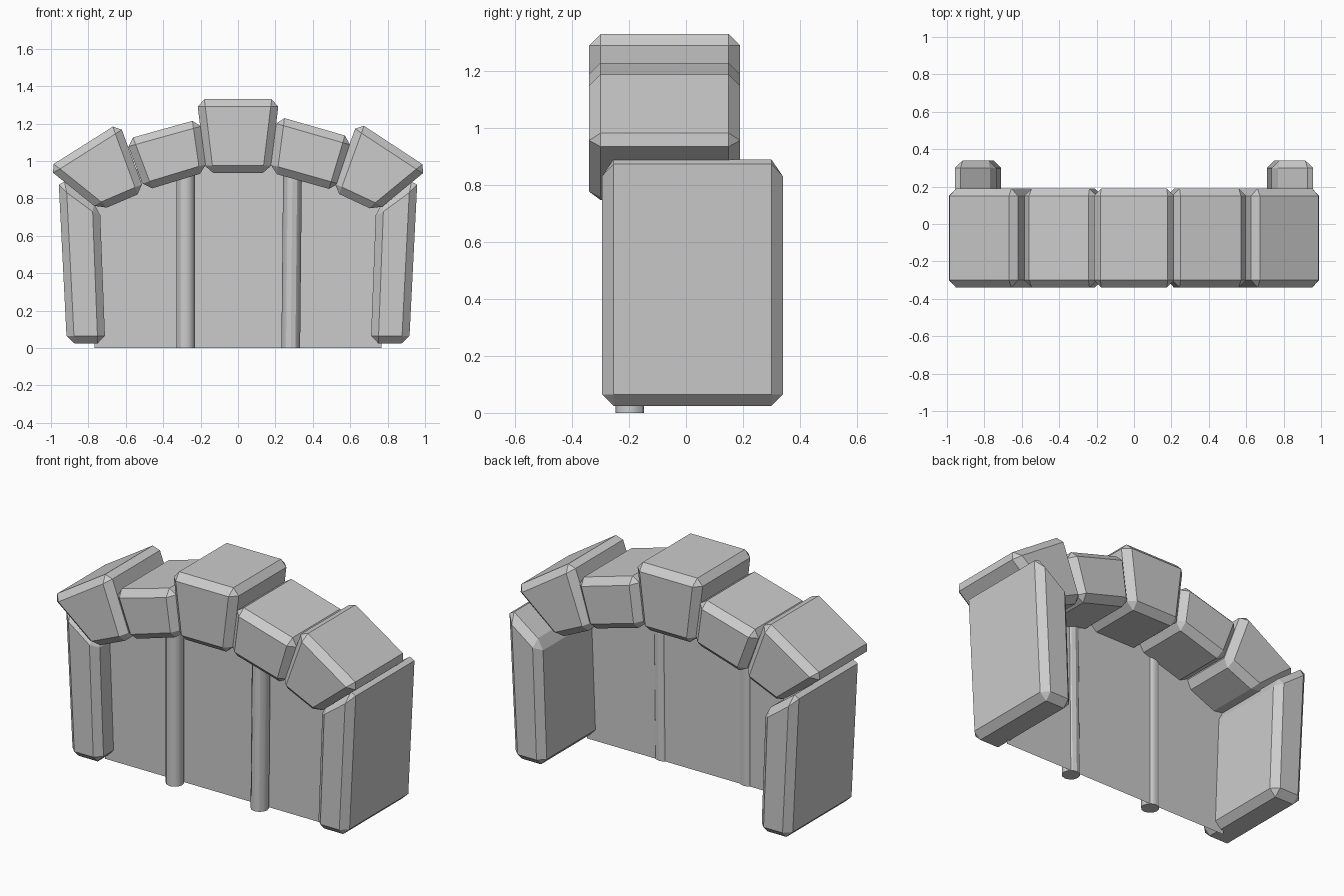
import bpy, bmesh
from mathutils import Vector

if "Cube" in bpy.data.objects:
    bpy.data.objects.remove(bpy.data.objects["Cube"])


def make_object(name, bm):
    mesh = bpy.data.meshes.new(name)
    bm.to_mesh(mesh)
    bm.free()
    obj = bpy.data.objects.new(name, mesh)
    bpy.context.collection.objects.link(obj)
    return obj


def block(name, profile, y0, y1, chamfer=0.04):
    """Extrude an (x, z) outline along y and chamfer every edge."""
    bm = bmesh.new()
    face = bm.faces.new([bm.verts.new((x, y0, z)) for x, z in profile])
    ext = bmesh.ops.extrude_face_region(bm, geom=[face])
    for v in ext["geom"]:
        if isinstance(v, bmesh.types.BMVert):
            v.co.y = y1
    bmesh.ops.recalc_face_normals(bm, faces=bm.faces)
    bmesh.ops.bevel(bm, geom=bm.edges[:], offset=chamfer, offset_type='OFFSET',
                    segments=1, profile=0.5, affect='EDGES')
    return make_object(name, bm)


# Arch stones, slightly irregular from left to right
stones = {
    "left_springer": [(-1.02, 0.962), (-0.738, 0.735), (-0.50, 0.837), (-0.635, 1.205)],
    "left_voussoir": [(-0.60, 1.115), (-0.497, 0.842), (-0.165, 0.943), (-0.205, 1.225)],
    "keystone": [(-0.22, 1.33), (-0.172, 0.935), (0.172, 0.935), (0.22, 1.33)],
    "right_voussoir": [(0.21, 1.24), (0.17, 0.94), (0.525, 0.84), (0.61, 1.125)],
    "right_springer": [(0.64, 1.21), (0.505, 0.84), (0.74, 0.73), (1.02, 0.96)],
}
for name, outline in stones.items():
    block(name, outline, -0.34, 0.19)

# Side pillars with slanted tops
pillar = [(0.71, 0.025), (0.915, 0.025), (0.96, 0.913), (0.738, 0.75)]
for name, s in (("left_pillar", -1), ("right_pillar", 1)):
    block(name, [(s * x, z) for x, z in pillar], -0.295, 0.34)

# Thin panel filling the opening, its top hidden in the stones
half = [(0.767, 0), (0.767, 0.85), (0.55, 0.95), (0.28, 1.05)]
outline = half + [(-x, z) for x, z in reversed(half)]
bm = bmesh.new()
bm.faces.new([bm.verts.new((x, -0.16, z)) for x, z in outline])
make_object("opening_panel", bm)

# Round posts in front of the panel
for name, xb, xt in (("left_post", -0.28, -0.28), ("right_post", 0.282, 0.292)):
    a, b = Vector((xb, -0.197, 0)), Vector((xt, -0.197, 1.0))
    bpy.ops.mesh.primitive_cylinder_add(vertices=12, radius=0.05, depth=1.0,
                                        location=(0, 0, 0))
    post = bpy.context.object
    post.name = name
    for v in post.data.vertices:
        end = b if v.co.z > 0 else a
        v.co = Vector((v.co.x, v.co.y, 0)) + end
    bpy.ops.object.shade_smooth_by_angle()
